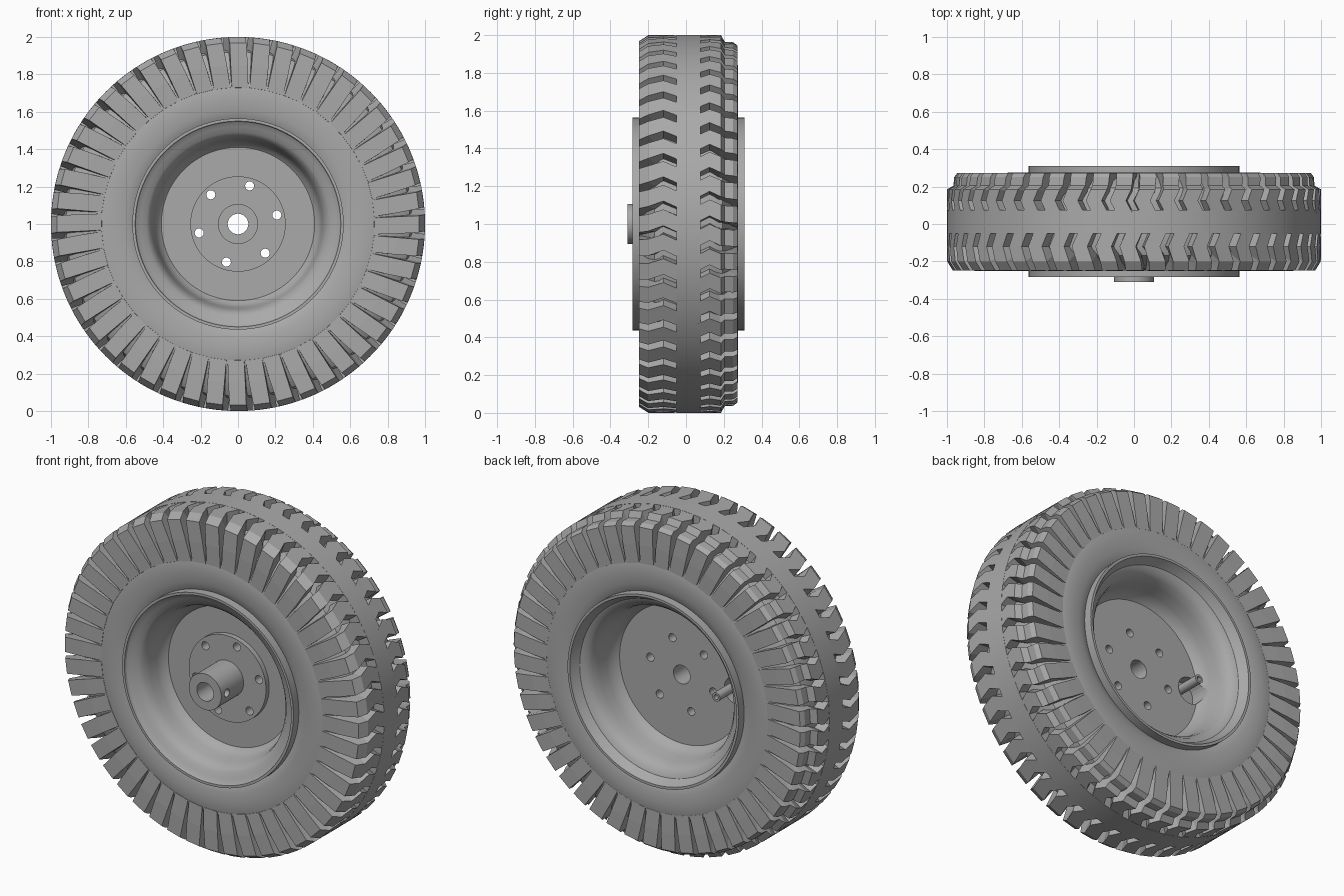
import bpy, bmesh
from math import sin, cos, pi, radians

cube = bpy.data.objects.get("Cube")
if cube:
    bpy.data.objects.remove(cube, do_unlink=True)

grey = bpy.data.materials.new("plain_grey")
grey.use_nodes = True
GREY = (0.4, 0.4, 0.4, 1)
grey.diffuse_color = GREY
grey.node_tree.nodes["Principled BSDF"].inputs["Base Color"].default_value = GREY


def finish(bm, name, smooth=True):
    bmesh.ops.recalc_face_normals(bm, faces=bm.faces)
    mesh = bpy.data.meshes.new(name)
    bm.to_mesh(mesh)
    bm.free()
    mesh.materials.append(grey)
    obj = bpy.data.objects.new(name, mesh)
    bpy.context.collection.objects.link(obj)
    if smooth:
        select(obj)
        bpy.ops.object.shade_smooth_by_angle(angle=radians(32))
    return obj


def select(obj):
    bpy.ops.object.select_all(action='DESELECT')
    obj.select_set(True)
    bpy.context.view_layer.objects.active = obj


def lathe(name, profile, segments=96, x=0, z=1):
    """Closed (radius, y) profile turned around the y axis."""
    bm = bmesh.new()
    rings = [[bm.verts.new((x + r * cos(a), y, z + r * sin(a))) for r, y in profile]
             for a in (2 * pi * i / segments for i in range(segments))]
    n = len(profile)
    for i, ring in enumerate(rings):
        nxt = rings[(i + 1) % segments]
        for j in range(n):
            k = (j + 1) % n
            bm.faces.new((ring[j], ring[k], nxt[k], nxt[j]))
    return finish(bm, name)


def cut(obj, cutter):
    mod = obj.modifiers.new("cut", 'BOOLEAN')
    mod.operation = 'DIFFERENCE'
    mod.solver = 'EXACT'
    mod.object = cutter
    select(obj)
    bpy.ops.object.modifier_apply(modifier=mod.name)


def cylinder(radius, depth, loc, rot):
    bpy.ops.mesh.primitive_cylinder_add(vertices=24, radius=radius, depth=depth,
                                        location=loc, rotation=rot)
    obj = bpy.context.object
    obj.hide_render = True
    obj.data.materials.append(grey)
    return obj


MID = 0.0125          # middle plane of the tyre
PITCH = 2 * pi / 48   # angle between lugs

# Tyre carcass with a raised centre band
side = [(0.54, 0.23), (0.56, 0.245), (0.61, 0.257), (0.67, 0.262), (0.73, 0.258),
        (0.80, 0.238), (0.87, 0.215), (0.92, 0.18), (0.935, 0.13), (0.935, 0.063), (1, 0.063)]
lathe("tyre_carcass", [(r, MID - y) for r, y in side] +
      [(r, MID + y) for r, y in reversed(side)], 144)

# Tread lugs: stations of outer radius, outer y, inner radius, inner y,
# chevron shift and half width (both in pitches)
front_lug = [(1, -0.045, 0.92, -0.045, 0, 0.33),
             (1, -0.12, 0.92, -0.12, 0.26, 0.33),
             (1, -0.20, 0.90, -0.15, 0.05, 0.34),
             (0.97, -0.248, 0.87, -0.18, 0, 0.35),
             (0.85, -0.25, 0.80, -0.20, -0.06, 0.41),
             (0.73, -0.247, 0.72, -0.22, -0.12, 0.46)]
back_lug = [(1, 0.06, 0.92, 0.06, 0, 0.33),
            (1, 0.125, 0.92, 0.125, 0.26, 0.33),
            (1, 0.185, 0.90, 0.17, 0.05, 0.34),
            (0.965, 0.205, 0.90, 0.18, 0.03, 0.34),
            (0.962, 0.25, 0.87, 0.20, 0, 0.35),
            (0.945, 0.273, 0.85, 0.21, 0, 0.36),
            (0.84, 0.274, 0.80, 0.22, -0.06, 0.41),
            (0.73, 0.271, 0.72, 0.24, -0.12, 0.46)]


def lugs(name, stations, phase, hand):
    bm = bmesh.new()
    for i in range(48):
        rings = []
        for ro, yo, ri, yi, shift, half in stations:
            mid = (i + phase + hand * shift) * PITCH
            wide = (half + 0.05) * PITCH
            ring = []
            for r, y, da in ((ro, yo, -half * PITCH), (ro, yo, half * PITCH),
                             (ri, yi, wide), (ri, yi, -wide)):
                ring.append(bm.verts.new((r * cos(mid + da), y, 1 + r * sin(mid + da))))
            rings.append(ring)
        for a, b in zip(rings, rings[1:]):
            for j in range(4):
                k = (j + 1) % 4
                bm.faces.new((a[j], a[k], b[k], b[j]))
        bm.faces.new(rings[0])
        bm.faces.new(rings[-1])
    return finish(bm, name, smooth=False)


lugs("front_tread_lugs", front_lug, 0, 1)
lugs("back_tread_lugs", back_lug, 0.4, 1)

# Rim with dished sides and a flat centre web
dish = [(0.41, 0), (0.432, 0.02), (0.445, 0.06), (0.455, 0.11), (0.468, 0.15), (0.49, 0.175),
        (0.52, 0.185)]
lip = [(0.545, 0.285), (0.55, 0.297), (0.565, 0.297), (0.565, 0.245), (0.53, 0.22)]
front = [(0.055, -0.07)] + [(r, -0.07 - y) for r, y in dish] + [(r, MID - y) for r, y in lip]
back = [(0.055, 0.04)] + [(r, 0.04 + y * 1.18) for r, y in dish] + [(r, MID + y) for r, y in lip]
rim = lathe("rim", front + back[::-1])

# Hub flange and barrel
hub = lathe("hub", [(0.055, -0.06), (0.255, -0.06), (0.255, -0.10), (0.107, -0.10),
                    (0.107, -0.31), (0.055, -0.31)], 64)

# Bolt holes, set screw hole and valve pocket
cutters = []
for k in range(6):
    a = radians(13 + 60 * k)
    bolt = cylinder(0.024, 0.6, (0.213 * cos(a), 0, 1 + 0.213 * sin(a)), (pi / 2, 0, 0))
    cut(rim, bolt)
    cut(hub, bolt)
    cutters.append(bolt)
screw = cylinder(0.023, 0.1, (0.1, -0.255, 1), (0, pi / 2, 0))
cut(hub, screw)
pocket = cylinder(0.08, 0.19, (-0.36, 0.065, 1), (pi / 2, 0, 0))
cut(rim, pocket)
for c in cutters + [screw, pocket]:
    bpy.data.objects.remove(c, do_unlink=True)

# Valve stem
lathe("valve_stem", [(0.014, -0.04), (0.026, -0.04), (0.026, 0.17), (0.014, 0.17)], 20, x=-0.317)
